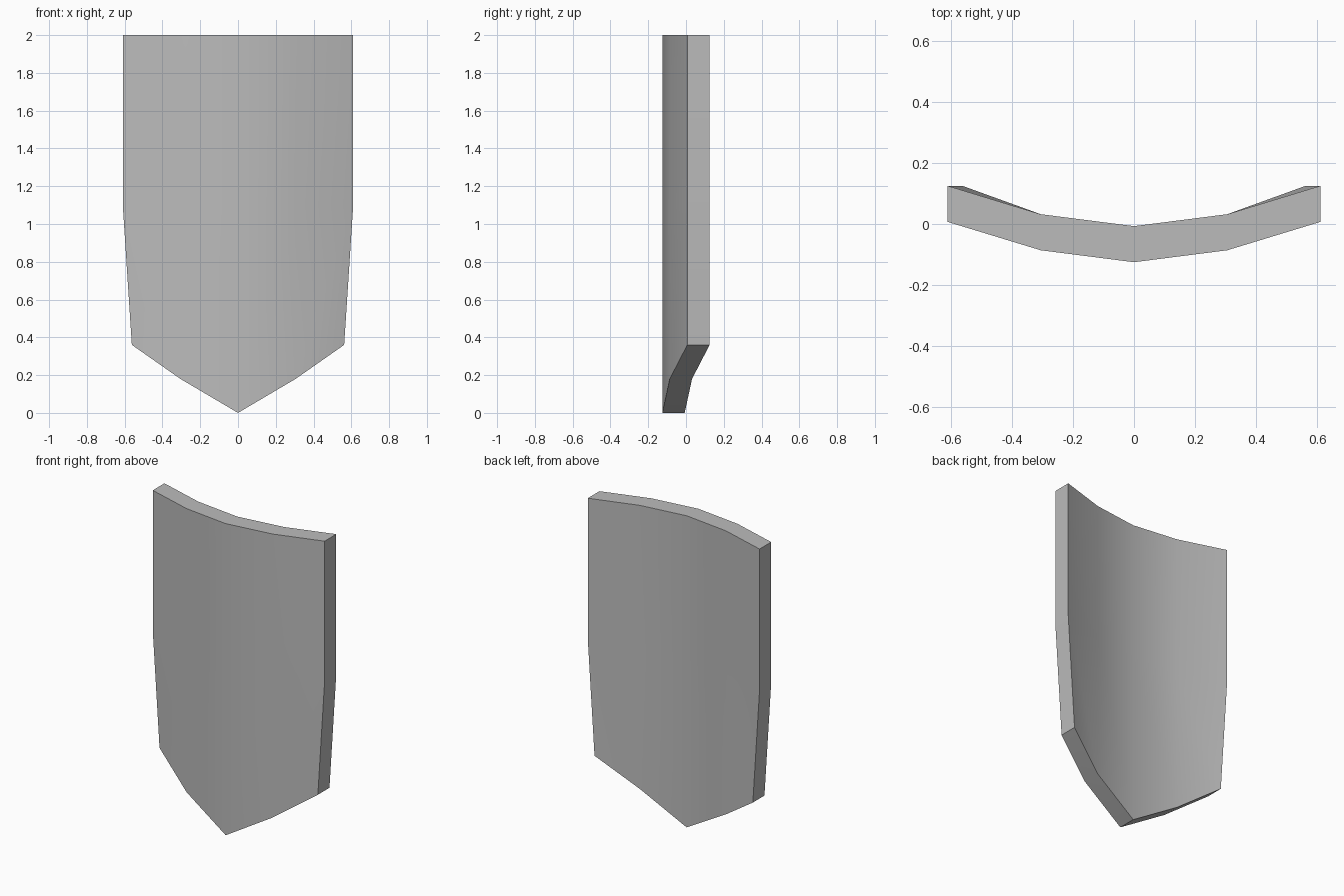
import bpy, bmesh, math

if "Cube" in bpy.data.objects:
    bpy.data.objects.remove(bpy.data.objects["Cube"], do_unlink=True)

THICKNESS = 0.118

# Plain grey material
grey = bpy.data.materials.new("plain_grey")
grey.use_nodes = True
colour = (0.5, 0.5, 0.5, 1)
grey.diffuse_color = colour
grey.node_tree.nodes["Principled BSDF"].inputs["Base Color"].default_value = colour

# Half of the curved front: (x, z) points up each column, and the column's depth
columns = [
    (-0.125, [(0, 0), (0, 1.1), (0, 2)]),
    (-0.086, [(0.305, 0.18), (0.305, 1.1), (0.305, 2)]),
    (0.007, [(0.562, 0.36), (0.61, 1.1), (0.61, 2)]),
]

# Shield front as a mirrored grid of panels
bm = bmesh.new()
strips = []
for side, cols in ((-1, columns[:0:-1]), (1, columns)):
    for depth, points in cols:
        strips.append([bm.verts.new((side * x, depth, z)) for x, z in points])
for a, b in zip(strips, strips[1:]):
    for i in range(len(a) - 1):
        bm.faces.new((a[i], b[i], b[i + 1], a[i + 1]))

# Thickness: push a copy straight back, keeping the front panels
front = bm.faces[:]
result = bmesh.ops.extrude_face_region(bm, geom=front, use_keep_orig=True)
back = [v for v in result["geom"] if isinstance(v, bmesh.types.BMVert)]
bmesh.ops.translate(bm, verts=back, vec=(0, THICKNESS, 0))
bmesh.ops.recalc_face_normals(bm, faces=bm.faces[:])

mesh = bpy.data.meshes.new("shield_plate")
bm.to_mesh(mesh)
bm.free()
mesh.materials.append(grey)
shield = bpy.data.objects.new("shield_plate", mesh)
bpy.context.collection.objects.link(shield)

# Smooth curved faces with a crisp rim
bpy.context.view_layer.objects.active = shield
shield.select_set(True)
bpy.ops.object.shade_smooth_by_angle(angle=math.radians(30))
